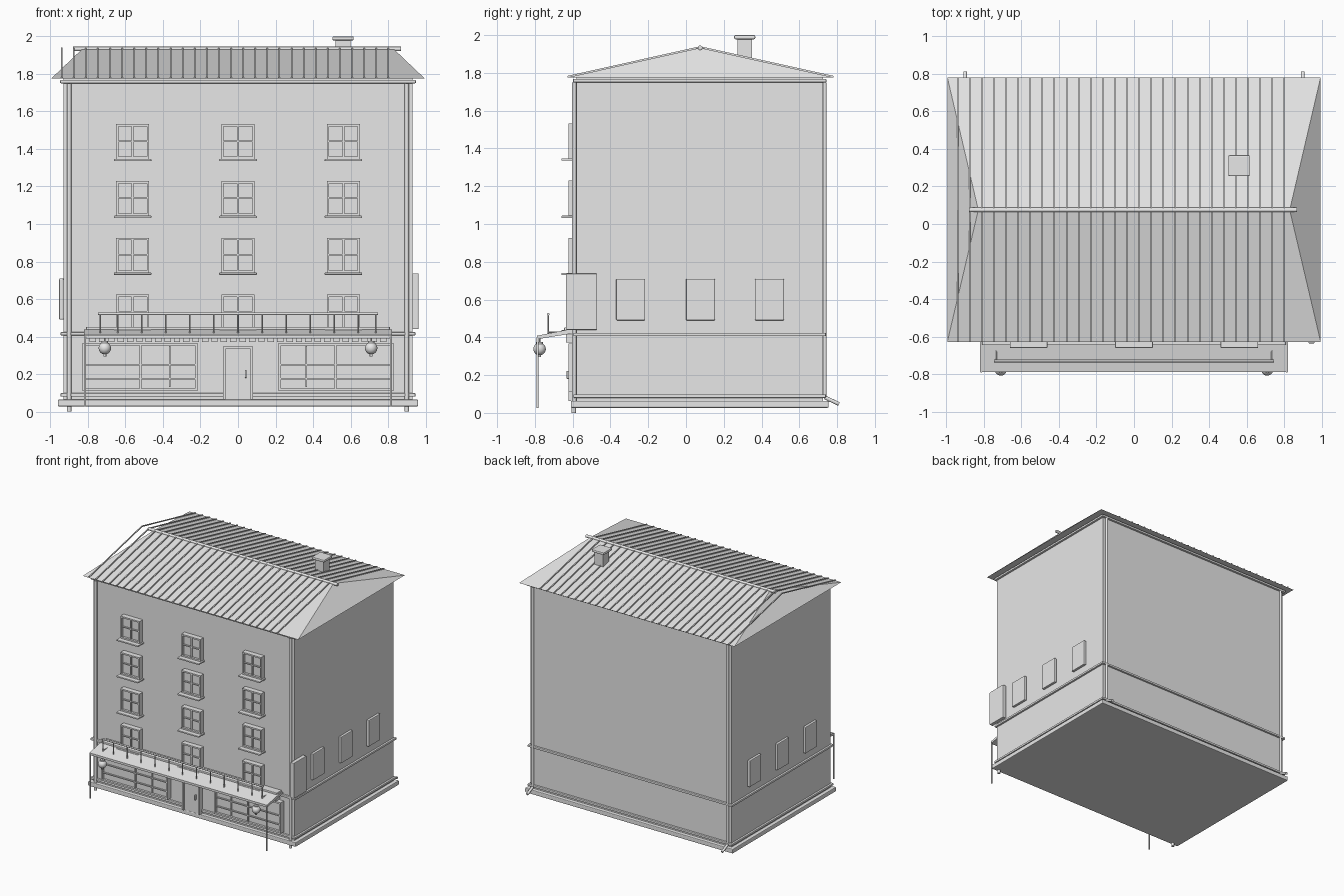
import bpy, bmesh
from mathutils import Vector, Matrix

cube = bpy.data.objects.get("Cube")
if cube:
    bpy.data.objects.remove(cube, do_unlink=True)

grey = bpy.data.materials.new("plaster_grey")
grey.use_nodes = True
COLOUR = (0.8, 0.8, 0.8, 1)
grey.diffuse_color = COLOUR
grey.node_tree.nodes["Principled BSDF"].inputs["Base Color"].default_value = COLOUR


def finish(name, bm, bevel=0, smooth=False):
    bmesh.ops.recalc_face_normals(bm, faces=bm.faces)
    mesh = bpy.data.meshes.new(name)
    bm.to_mesh(mesh)
    bm.free()
    mesh.materials.append(grey)
    obj = bpy.data.objects.new(name, mesh)
    bpy.context.collection.objects.link(obj)
    if bevel:
        mod = obj.modifiers.new("soft_edge", "BEVEL")
        mod.width = bevel
        mod.segments = 2
    if smooth:
        bpy.ops.object.select_all(action="DESELECT")
        obj.select_set(True)
        bpy.context.view_layer.objects.active = obj
        bpy.ops.object.shade_smooth_by_angle(angle=0.7)
    return obj


def add_box(bm, x0, x1, y0, y1, z0, z1):
    size = Matrix.Diagonal((x1 - x0, y1 - y0, z1 - z0, 1))
    mid = Matrix.Translation(((x0 + x1) / 2, (y0 + y1) / 2, (z0 + z1) / 2))
    bmesh.ops.create_cube(bm, size=1, matrix=mid @ size)


def boxes(name, items, bevel=0):
    bm = bmesh.new()
    for item in items:
        add_box(bm, *item)
    return finish(name, bm, bevel)


def add_rod(bm, a, b, r, sides=12):
    a, b = Vector(a), Vector(b)
    turn = (b - a).to_track_quat("Z", "Y").to_matrix().to_4x4()
    bmesh.ops.create_cone(bm, cap_ends=True, segments=sides, radius1=r, radius2=r,
                          depth=(b - a).length, matrix=Matrix.Translation((a + b) / 2) @ turn)


def rods(name, items, r):
    bm = bmesh.new()
    for a, b in items:
        add_rod(bm, a, b, r)
    return finish(name, bm, smooth=True)


def prism(name, profile, x0, x1):
    """Extrude a (y, z) profile along x."""
    bm = bmesh.new()
    face = bm.faces.new([bm.verts.new((x0, y, z)) for y, z in profile])
    new = bmesh.ops.extrude_face_region(bm, geom=[face])["geom"]
    bmesh.ops.translate(bm, vec=(x1 - x0, 0, 0),
                        verts=[v for v in new if isinstance(v, bmesh.types.BMVert)])
    return finish(name, bm)


FRONT, BACK, SIDE = -0.58, 0.725, 0.93


def band(name, out, z0, z1, bevel=0):
    return boxes(name, [(-SIDE - out, SIDE + out, FRONT - out, BACK + out, z0, z1)], bevel)


def glazed(name, x0, x1, z0, z1, bars_x, bars_z, rim, front):
    """Framed window with a recessed pane and glazing bars."""
    pane, bar = front + 0.018, front + 0.006
    parts = [(x0, x0 + rim, front, FRONT, z0, z1), (x1 - rim, x1, front, FRONT, z0, z1),
             (x0 + rim, x1 - rim, front, FRONT, z0, z0 + rim),
             (x0 + rim, x1 - rim, front, FRONT, z1 - rim, z1),
             (x0 + rim, x1 - rim, pane, FRONT, z0 + rim, z1 - rim)]
    parts += [(x - 0.005, x + 0.005, bar, pane, z0 + rim, z1 - rim) for x in bars_x]
    parts += [(x0 + rim, x1 - rim, bar, pane, z - 0.004, z + 0.004) for z in bars_z]
    return boxes(name, parts)


# Walls, plinth and bands
band("walls", 0, 0.05, 1.778)
band("base_slab", 0.03, 0.027, 0.064, 0.006)
band("base_trim", 0.016, 0.08, 0.098, 0.004)
band("storey_band", 0.016, 0.406, 0.424, 0.004)
band("cornice", 0.018, 1.75, 1.768, 0.004)

# Hipped roof
RIDGE_Y, RIDGE_Z, EAVE_Z = 0.075, 1.933, 1.776
EAVE_F, EAVE_B, EAVE_X, RIDGE_X = -0.628, 0.782, 0.995, 0.83
bm = bmesh.new()
a, b, c, d = [bm.verts.new((x, y, EAVE_Z)) for x, y in
              ((-EAVE_X, EAVE_F), (EAVE_X, EAVE_F), (EAVE_X, EAVE_B), (-EAVE_X, EAVE_B))]
l, r = [bm.verts.new((x, RIDGE_Y, RIDGE_Z)) for x in (-RIDGE_X, RIDGE_X)]
for loop in ((a, b, r, l), (c, d, l, r), (b, c, r), (d, a, l), (d, c, b, a)):
    bm.faces.new(loop)
finish("roof", bm)

# Standing seams, evenly spaced and running over the ridge
LIFT = 0.008
seam = [(EAVE_F, EAVE_Z), (RIDGE_Y, RIDGE_Z), (EAVE_B, EAVE_Z),
        (EAVE_B, EAVE_Z + LIFT), (RIDGE_Y, RIDGE_Z + LIFT), (EAVE_F, EAVE_Z + LIFT)]
for i in range(28):
    x = -0.94 + i * 0.0645
    prism("roof_seam", seam, x - 0.004, x + 0.004)
rods("ridge_cap", [((-0.88, RIDGE_Y, RIDGE_Z), (0.87, RIDGE_Y, RIDGE_Z))], 0.012)

# Chimney
boxes("chimney_stack", [(0.52, 0.6, 0.272, 0.35, 1.85, 1.985)])
boxes("chimney_cap", [(0.503, 0.617, 0.255, 0.367, 1.978, 2.0)], 0.007)

# Downpipes at the four corners
for x in (-0.9, 0.9):
    rods("front_downpipe", [((x, -0.592, 1.75), (x, -0.592, 0.03)),
                            ((x, -0.594, 0.06), (x, -0.594, 0))], 0.012)
    rods("back_downpipe", [((x, 0.735, 1.75), (x, 0.735, 0.078)),
                           ((x, 0.735, 0.082), (x, 0.81, 0.047))], 0.01)

# Upper windows with sills
for row in range(4):
    z = 0.438 + row * 0.303
    for x in (-0.562, 0, 0.562):
        glazed("window", x - 0.088, x + 0.088, z, z + 0.185, [x], [z + 0.095], 0.012, -0.623)
        boxes("window_sill", [(x - 0.1, x + 0.1, -0.66, FRONT, z - 0.012, z)], 0.003)

# Shop windows either side of the door
for s in (-1, 1):
    lo, hi = sorted((s * 0.215, s * 0.83))
    glazed("shop_window", lo, hi, 0.11, 0.367, [s * 0.52], [0.25, 0.175], 0.014, -0.622)
    boxes("window_pull", [(s * 0.365 - 0.004, s * 0.365 + 0.004, -0.615, FRONT, 0.13, 0.35)])

# Door
boxes("door_frame", [(-0.08, -0.066, -0.622, FRONT, 0.064, 0.348),
                     (0.066, 0.08, -0.622, FRONT, 0.064, 0.348),
                     (-0.066, 0.066, -0.622, FRONT, 0.334, 0.348)])
boxes("door", [(-0.066, 0.066, -0.61, FRONT, 0.064, 0.334)])
boxes("door_handle", [(0.036, 0.046, -0.632, -0.61, 0.18, 0.222)], 0.003)

# Side panels, mirrored onto both end walls
for s in (-1, 1):
    for y in (-0.293, 0.077, 0.442):
        lo, hi = sorted((s * SIDE, s * 0.953))
        boxes("side_panel", [(lo, hi, y - 0.077, y + 0.077, 0.49, 0.71)], 0.005)

# Blank sign board on one corner
boxes("sign_board", [(SIDE, 0.962, -0.636, -0.47, 0.44, 0.737)], 0.004)

# Canopy on posts, with a row of blocks under it
prism("canopy", [(-0.79, 0.39), (-0.79, 0.408), (-0.64, 0.438),
                 (FRONT, 0.438), (FRONT, 0.424)], -0.82, 0.82)
boxes("canopy_top_rail", [(-0.81, 0.81, -0.645, FRONT, 0.43, 0.452)], 0.004)
boxes("canopy_blocks", [(-0.775 + i * 0.05 - 0.017, -0.775 + i * 0.05 + 0.017,
                         -0.635, FRONT, 0.372, 0.415) for i in range(32)])
rods("canopy_posts", [((x, -0.786, 0.027), (x, -0.786, 0.4)) for x in (-0.815, 0.815)], 0.006)

# Balustrade
xs = [-0.64 + i * 0.128 for i in range(11)]
rods("balustrade", [((-0.745, -0.73, 0.522), (0.745, -0.73, 0.522))], 0.007)
rods("balusters", [((x, -0.73, 0.405), (x, -0.73, 0.522)) for x in xs], 0.004)
rods("balustrade_ties", [((x, -0.73, 0.428), (x, FRONT, 0.428)) for x in (-0.735, 0.735)], 0.004)
rods("balustrade_ends", [((x, -0.73, 0.405), (x, -0.73, 0.522)) for x in (-0.735, 0.735)], 0.004)

# Hanging lanterns
for x in (-0.71, 0.71):
    bm = bmesh.new()
    bmesh.ops.create_uvsphere(bm, u_segments=20, v_segments=12, radius=0.033,
                              matrix=Matrix.Translation((x, -0.775, 0.338)))
    add_rod(bm, (x, -0.775, 0.36), (x, -0.775, 0.376), 0.018)
    add_rod(bm, (x, -0.775, 0.37), (x, -0.775, 0.4), 0.004)
    add_rod(bm, (x, -0.775, 0.295), (x, -0.775, 0.312), 0.008)
    finish("lantern", bm, smooth=True)
